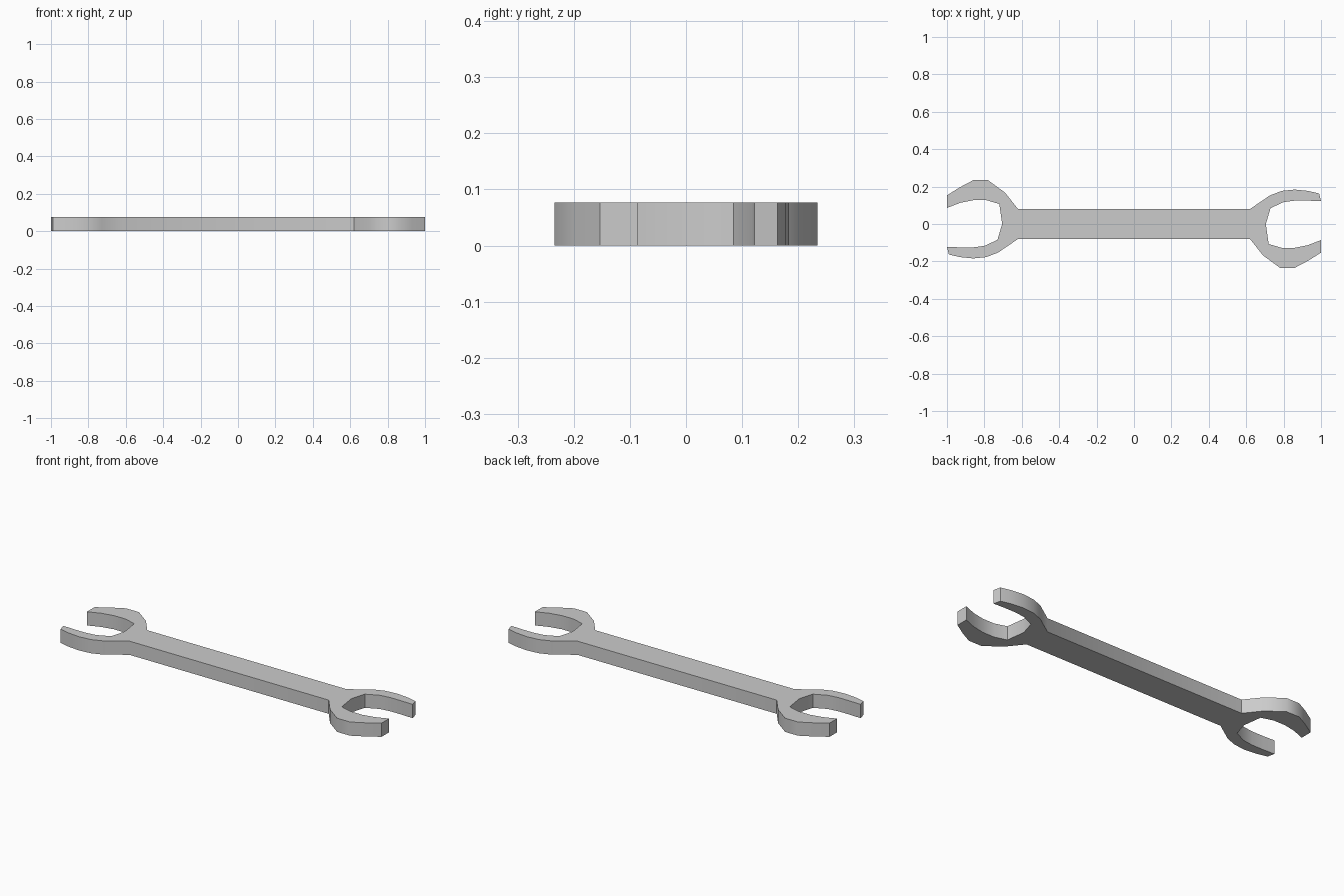
import bpy, bmesh, math

if "Cube" in bpy.data.objects:
    bpy.data.objects.remove(bpy.data.objects["Cube"])

THICKNESS = 0.077

# Outline of the right half, from lower handle corner round the open jaw to the upper one
jaw = [
    (0.62, -0.08), (0.69, -0.168), (0.78, -0.234), (0.86, -0.234),
    (0.93, -0.197), (1.00, -0.153), (1.00, -0.086), (0.93, -0.113),
    (0.86, -0.127), (0.788, -0.127), (0.72, -0.107), (0.705, 0.0),
    (0.73, 0.085), (0.80, 0.117), (0.86, 0.125), (0.93, 0.125),
    (1.00, 0.122), (0.99, 0.163), (0.93, 0.177), (0.86, 0.184),
    (0.79, 0.177), (0.727, 0.153), (0.62, 0.08),
]
# The other end is the same profile turned half a revolution
outline = jaw + [(-x, -y) for x, y in jaw]

# Spanner body: flat outline extruded upward
bm = bmesh.new()
base = bm.faces.new([bm.verts.new((x, y, 0)) for x, y in outline])
top = bmesh.ops.extrude_face_region(bm, geom=[base], use_keep_orig=True)
verts = [v for v in top["geom"] if isinstance(v, bmesh.types.BMVert)]
bmesh.ops.translate(bm, verts=verts, vec=(0, 0, THICKNESS))
bmesh.ops.recalc_face_normals(bm, faces=bm.faces)

mesh = bpy.data.meshes.new("spanner")
bm.to_mesh(mesh)
bm.free()
spanner = bpy.data.objects.new("spanner", mesh)
bpy.context.collection.objects.link(spanner)

# Soft jaw curves, crisp rims
bpy.context.view_layer.objects.active = spanner
spanner.select_set(True)
bpy.ops.object.shade_smooth_by_angle(angle=math.radians(40))
